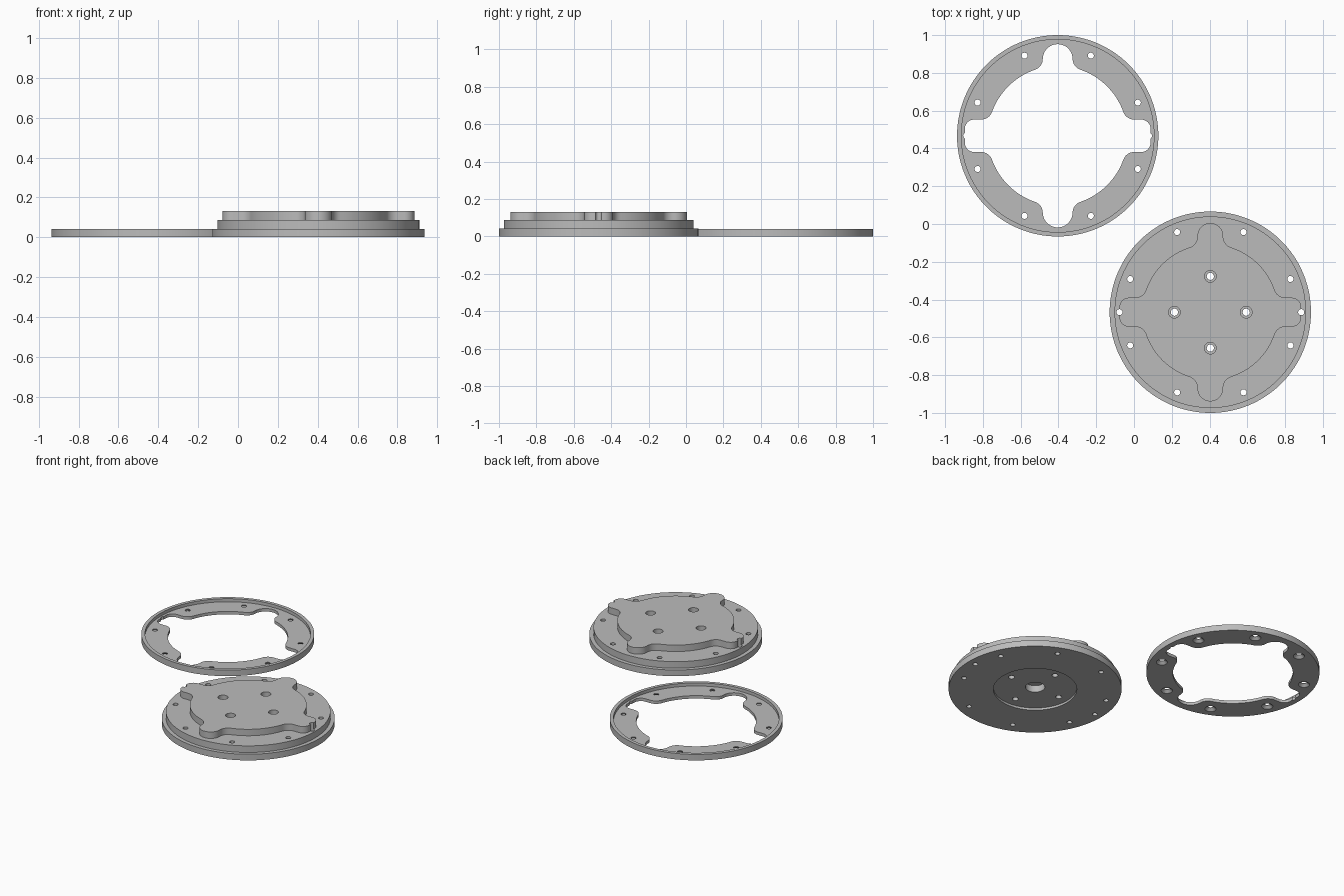
import bpy, bmesh
from math import sin, cos, pi, sqrt, atan2, radians

cube = bpy.data.objects.get("Cube")
if cube:
    bpy.data.objects.remove(cube)

grey = bpy.data.materials.new("machined grey")
grey.use_nodes = True
tone = (0.5, 0.5, 0.5, 1)
grey.diffuse_color = tone
grey.node_tree.nodes["Principled BSDF"].inputs["Base Color"].default_value = tone


def make_object(name, bm):
    bmesh.ops.recalc_face_normals(bm, faces=bm.faces)
    mesh = bpy.data.meshes.new(name)
    bm.to_mesh(mesh)
    bm.free()
    mesh.materials.append(grey)
    ob = bpy.data.objects.new(name, mesh)
    bpy.context.collection.objects.link(ob)
    return ob


def lathe(bm, profile, x=0, y=0, n=32):
    """Turned solid: rings of (radius, height), capped at both ends."""
    rings = [[bm.verts.new((x + r * cos(2 * pi * i / n), y + r * sin(2 * pi * i / n), z))
              for i in range(n)] for r, z in profile]
    for a, b in zip(rings, rings[1:]):
        for i in range(n):
            j = (i + 1) % n
            bm.faces.new((a[i], a[j], b[j], b[i]))
    bm.faces.new(rings[0][::-1])
    bm.faces.new(rings[-1])


def arc(cx, cy, r, start, end, n=8):
    return [(cx + r * cos(start + (end - start) * i / n),
             cy + r * sin(start + (end - start) * i / n)) for i in range(n + 1)]


def four_lobe_outline(radius, side_w, side_end, tip_w, tip_end, fillet=0.06, corner=0.05):
    """Round body with two square-ended and two round-ended lobes."""
    reach = radius + fillet
    sx = sqrt(reach ** 2 - (side_w + fillet) ** 2)
    ty = sqrt(reach ** 2 - (tip_w + fillet) ** 2)
    a = atan2(side_w + fillet, sx)
    b = atan2(ty, tip_w + fillet)
    q = arc(side_end - corner, side_w - corner, corner, 0, pi / 2)
    q += arc(sx, side_w + fillet, fillet, 1.5 * pi, pi + a)
    q += arc(0, 0, radius, a, b, 16)[1:-1]
    q += arc(tip_w + fillet, ty, fillet, pi + b, pi)
    q += arc(0, tip_end - tip_w, tip_w, 0, pi / 2, 12)
    back = q[::-1][1:]
    return (q + [(-x, y) for x, y in back]
            + [(-x, -y) for x, y in q] + [(x, -y) for x, y in back])


def prism(bm, outline, z0, z1):
    low = [bm.verts.new((x, y, z0)) for x, y in outline]
    high = [bm.verts.new((x, y, z1)) for x, y in outline]
    bm.faces.new(low[::-1])
    bm.faces.new(high)
    for i in range(len(low)):
        j = (i + 1) % len(low)
        bm.faces.new((low[i], low[j], high[j], high[i]))


def combine(ob, bm, operation):
    tool = make_object("cutter", bm)
    tool.hide_render = True
    mod = ob.modifiers.new("combine", "BOOLEAN")
    mod.operation = operation
    mod.solver = "EXACT"
    mod.object = tool
    bpy.context.view_layer.objects.active = ob
    bpy.ops.object.modifier_apply(modifier=mod.name)
    bpy.data.objects.remove(tool)


def polar_holes(bm, profile, distance, count, offset=0):
    for i in range(count):
        t = radians(offset) + 2 * pi * i / count
        lathe(bm, profile, distance * cos(t), distance * sin(t))


def finish(ob, x, y):
    ob.location = (x, y, 0)
    bpy.ops.object.select_all(action="DESELECT")
    ob.select_set(True)
    bpy.context.view_layer.objects.active = ob
    bpy.ops.object.shade_smooth_by_angle(angle=radians(30))


through = [(0.016, -0.02), (0.016, 0.2)]

# Mounting plate: stepped disc with a recess and blind bore underneath
bm = bmesh.new()
lathe(bm, [(0.06, 0.06), (0.06, 0.015), (0.257, 0.015), (0.257, 0), (0.533, 0),
           (0.533, 0.042), (0.507, 0.042), (0.507, 0.087)], n=128)
plate = make_object("mounting_plate", bm)

# Raised lobed boss
bm = bmesh.new()
prism(bm, four_lobe_outline(0.36, 0.077, 0.481, 0.068, 0.472), 0.075, 0.131)
combine(plate, bm, "UNION")

# Rim holes, side notches and counterbored screw holes
bm = bmesh.new()
polar_holes(bm, through, 0.459, 8, 22.5)
polar_holes(bm, through, 0.481, 2)
polar_holes(bm, [(0.019, -0.02), (0.019, 0.09), (0.031, 0.09), (0.031, 0.2)], 0.19, 4)
combine(plate, bm, "DIFFERENCE")
finish(plate, 0.404, -0.467)

# Cover ring: shallow cup with a raised rim
bm = bmesh.new()
lathe(bm, [(0.51, 0.02), (0.51, 0.041), (0.533, 0.041), (0.533, 0)], n=128)
ring = make_object("cover_ring", bm)

# Lobed opening and holes countersunk from below
bm = bmesh.new()
prism(bm, four_lobe_outline(0.37, 0.086, 0.492, 0.079, 0.485), -0.02, 0.1)
polar_holes(bm, [(0.046, -0.01), (0.016, 0.017), (0.016, 0.1)], 0.459, 8, 22.5)
combine(ring, bm, "DIFFERENCE")

# Small notches at the ends of the side lobes
bm = bmesh.new()
polar_holes(bm, through, 0.484, 2)
combine(ring, bm, "DIFFERENCE")
finish(ring, -0.404, 0.467)
